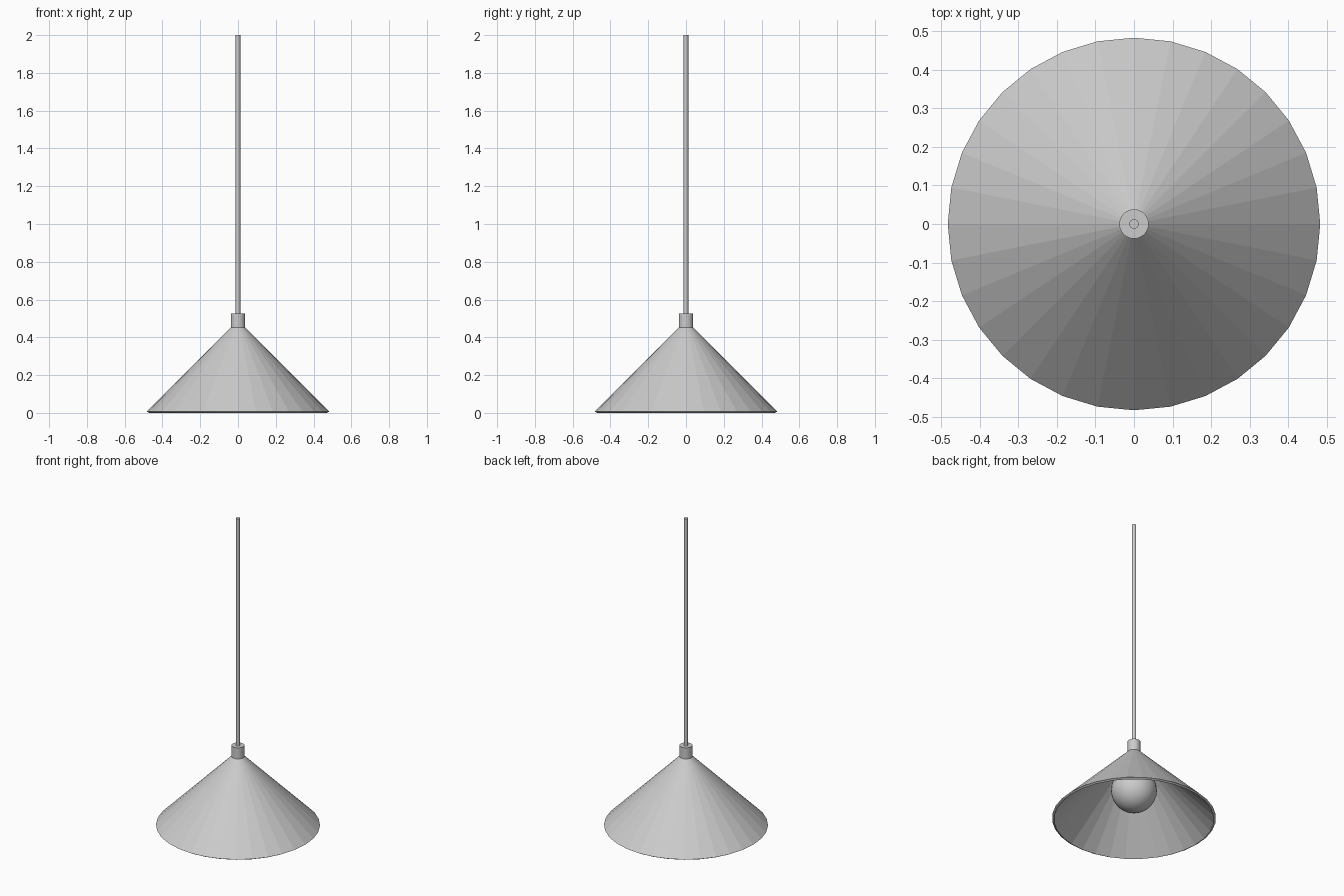
import bpy, bmesh
from math import cos, sin, pi

if "Cube" in bpy.data.objects:
    bpy.data.objects.remove(bpy.data.objects["Cube"])


def finish(name, bm):
    bmesh.ops.recalc_face_normals(bm, faces=bm.faces)
    mesh = bpy.data.meshes.new(name)
    bm.to_mesh(mesh)
    bm.free()
    ob = bpy.data.objects.new(name, mesh)
    bpy.context.collection.objects.link(ob)
    return ob


def lathe(name, profile, sides, closed=False):
    """Revolve (radius, z) points about z; cap the ends unless the profile loops."""
    bm = bmesh.new()
    rings = [[bm.verts.new((r * cos(2 * pi * i / sides), r * sin(2 * pi * i / sides), z))
              for i in range(sides)] for r, z in profile]
    pairs = list(zip(rings, rings[1:]))
    if closed:
        pairs.append((rings[-1], rings[0]))
    else:
        bm.faces.new(rings[0])
        bm.faces.new(rings[-1])
    for a, b in pairs:
        for i in range(sides):
            j = (i + 1) % sides
            bm.faces.new((a[i], a[j], b[j], b[i]))
    return finish(name, bm)


# Hollow faceted shade with a thin slanted rim
lathe("shade", [(0.483, 0.007), (0.036, 0.455), (0.022, 0.449), (0.471, 0.0)], 32, closed=True)

# Collar on top of the shade and hanging rod
lathe("collar", [(0.038, 0.45), (0.038, 0.525)], 32)
lathe("rod", [(0.012, 0.52), (0.012, 2.0)], 16)

# Round bulb inside the shade
bm = bmesh.new()
bmesh.ops.create_uvsphere(bm, u_segments=32, v_segments=16, radius=0.135)
bmesh.ops.translate(bm, verts=bm.verts, vec=(0, 0, 0.195))
for f in bm.faces:
    f.smooth = True
finish("bulb", bm)

# Socket joining the bulb to the collar
lathe("socket", [(0.035, 0.31), (0.035, 0.455)], 32)
